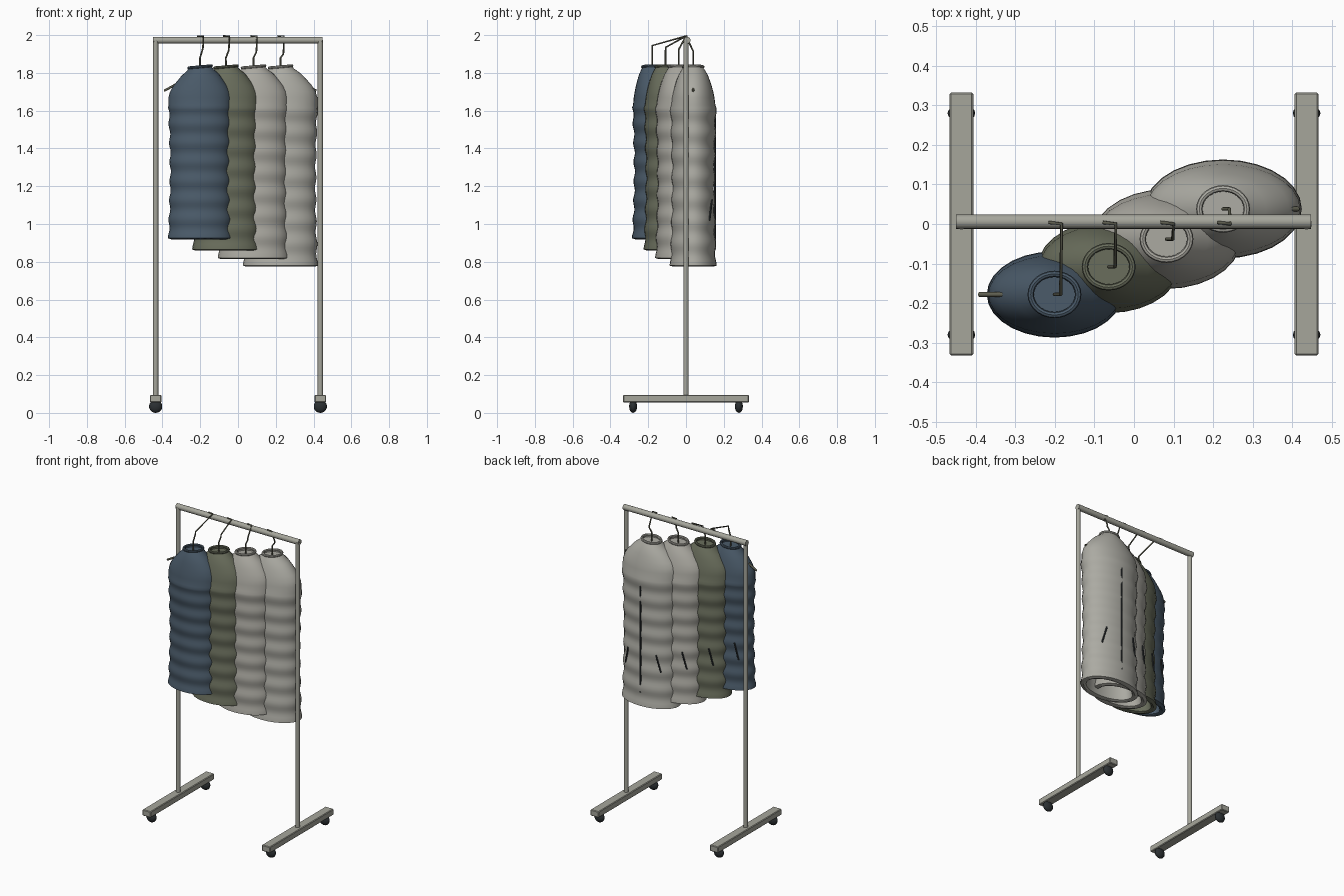
import bpy, bmesh, math
from mathutils import Vector

if "Cube" in bpy.data.objects:
    bpy.data.objects.remove(bpy.data.objects["Cube"], do_unlink=True)


def material(name, rgb):
    m = bpy.data.materials.new(name)
    m.use_nodes = True
    m.diffuse_color = (*rgb, 1)
    bsdf = next(n for n in m.node_tree.nodes if n.type == 'BSDF_PRINCIPLED')
    bsdf.inputs["Base Color"].default_value = (*rgb, 1)
    return m


METAL = material("warm grey metal", (0.38, 0.38, 0.33))
RUBBER = material("dark rubber", (0.025, 0.03, 0.033))
WIRE = material("olive wire", (0.12, 0.12, 0.085))
NAVY = material("slate blue cloth", (0.068, 0.102, 0.14))
GREEN = material("olive cloth", (0.14, 0.152, 0.105))
STONE = material("stone cloth", (0.40, 0.39, 0.35))
PALE = material("pale stone cloth", (0.41, 0.405, 0.365))


def finish(name, bm, mat, smooth=True):
    bmesh.ops.recalc_face_normals(bm, faces=bm.faces)
    mesh = bpy.data.meshes.new(name)
    bm.to_mesh(mesh)
    bm.free()
    mesh.materials.append(mat)
    obj = bpy.data.objects.new(name, mesh)
    bpy.context.collection.objects.link(obj)
    if smooth:
        bpy.ops.object.select_all(action='DESELECT')
        obj.select_set(True)
        bpy.context.view_layer.objects.active = obj
        bpy.ops.object.shade_smooth_by_angle(angle=math.radians(40))
    return obj


def rod(name, a, b, radius, mat, sides=16):
    a, b = Vector(a), Vector(b)
    bm = bmesh.new()
    bmesh.ops.create_cone(bm, cap_ends=True, segments=sides, radius1=radius,
                          radius2=radius, depth=(b - a).length)
    turn = (b - a).to_track_quat('Z', 'Y').to_matrix()
    bmesh.ops.transform(bm, matrix=turn.to_4x4(), verts=bm.verts)
    bmesh.ops.translate(bm, vec=(a + b) / 2, verts=bm.verts)
    return finish(name, bm, mat)


def wire(name, points, radius, mat):
    curve = bpy.data.curves.new(name, 'CURVE')
    curve.dimensions = '3D'
    curve.bevel_depth = radius
    curve.bevel_resolution = 2
    curve.use_fill_caps = True
    spline = curve.splines.new('POLY')
    spline.points.add(len(points) - 1)
    for p, co in zip(spline.points, points):
        p.co = (*co, 1)
    curve.materials.append(mat)
    obj = bpy.data.objects.new(name, curve)
    bpy.context.collection.objects.link(obj)


# Rack: posts, feet, casters and top bar
for side, label in ((-1, "right"), (1, "left")):
    x = side * 0.436
    rod(label + "_post", (x, 0, 0.09), (x, 0, 1.975), 0.014, METAL)
    bm = bmesh.new()
    bmesh.ops.create_cube(bm, size=1)
    bmesh.ops.scale(bm, vec=(0.06, 0.665, 0.04), verts=bm.verts)
    bmesh.ops.translate(bm, vec=(x, 0, 0.075), verts=bm.verts)
    bmesh.ops.bevel(bm, geom=bm.edges[:], offset=0.004, segments=1, affect='EDGES')
    finish(label + "_foot", bm, METAL, smooth=False)
    for end, place in ((-1, "front"), (1, "back")):
        bm = bmesh.new()
        bmesh.ops.create_uvsphere(bm, u_segments=16, v_segments=10, radius=0.034)
        bmesh.ops.scale(bm, vec=(1.03, 0.62, 1), verts=bm.verts)
        bmesh.ops.translate(bm, vec=(x, end * 0.28, 0.034), verts=bm.verts)
        finish(f"{label}_{place}_caster", bm, RUBBER)
rod("top_bar", (-0.45, 0.006, 1.973), (0.447, 0.006, 1.973), 0.018, METAL, 20)

# Shoulder profile: drop below the collar, share of body width, share of body depth
SHOULDER = [(0.0, 0.0, 0.0), (0.015, 0.1, 0.15), (0.04, 0.36, 0.36), (0.07, 0.58, 0.53),
            (0.10, 0.79, 0.67), (0.13, 0.93, 0.79), (0.16, 1.0, 0.88), (0.2, 1.0, 0.95)]
TOP = 1.83
COLLAR_X, COLLAR_Y = 0.06, 0.052
TILT = 0.09
SIDES = 28


def ring(bm, cx, cy, rx, ry, z, tilt=0.0):
    angles = [i * math.tau / SIDES for i in range(SIDES)]
    return [bm.verts.new((cx + rx * math.cos(a), cy + ry * math.sin(a),
                          z + tilt * rx * math.cos(a))) for a in angles]


def garment(name, cx, cy, half_w, half_d, hem, mat):
    bm = bmesh.new()
    length = TOP - hem
    # Recessed neck panel, then the shoulders
    rings = [ring(bm, cx, cy, COLLAR_X, COLLAR_Y, TOP - 0.012, TILT)]
    bm.faces.new(rings[0])
    for drop, fx, fy in SHOULDER:
        rings.append(ring(bm, cx, cy, COLLAR_X + (half_w - COLLAR_X) * fx,
                          COLLAR_Y + (half_d - COLLAR_Y) * fy, TOP - drop, TILT * (1 - fx)))
    # Quilted body with a slight waist
    steps = 54
    for i in range(1, steps + 1):
        t = i / steps
        drop = 0.2 + (length - 0.2) * t
        puff = 0.004 * math.cos(drop / length * math.tau * 9) - 0.009 * math.sin(math.pi * t)
        rings.append(ring(bm, cx, cy, half_w + puff, half_d + puff, TOP - drop))
    # Hem turned under, with an inner lining
    for inset, lift in ((0.015, -0.006), (0.03, 0.0), (0.036, 0.03), (0.036, length * 0.75)):
        rings.append(ring(bm, cx, cy, half_w - inset, half_d - inset, hem + lift))
    bm.faces.new(rings[-1])
    for a, b in zip(rings, rings[1:]):
        for i in range(SIDES):
            j = (i + 1) % SIDES
            bm.faces.new((a[i], a[j], b[j], b[i]))
    finish(name + "_body", bm, mat)

    # Collar roll
    bm = bmesh.new()
    loops = []
    for k in range(8):
        a = k * math.tau / 8
        r = 0.008 * math.cos(a)
        loops.append(ring(bm, cx, cy, COLLAR_X + r, COLLAR_Y + r,
                          TOP + 0.002 + 0.008 * math.sin(a), TILT))
    for k in range(8):
        a, b = loops[k], loops[(k + 1) % 8]
        for i in range(SIDES):
            j = (i + 1) % SIDES
            bm.faces.new((a[i], a[j], b[j], b[i]))
    finish(name + "_collar", bm, mat)

    # Zip down the opening and slanted pocket slits
    rod(name + "_zip", (cx, cy + half_d - 0.006, hem + 0.085),
        (cx, cy + half_d - 0.006, TOP - 0.22), 0.005, RUBBER, 8)
    pocket = hem + length * 0.28
    for s, label in ((-1, "right"), (1, "left")):
        ends = []
        for share, dz in ((0.52, 0.055), (0.66, -0.055)):
            y = half_d * math.sqrt(1 - share ** 2) - 0.004
            ends.append((cx + s * share * half_w, cy + y, pocket + dz))
        rod(f"{name}_{label}_pocket", *ends, 0.005, RUBBER, 8)


def hanger(name, cx, cy, bend):
    wire(name + "_hook", [(cx, cy, 1.80), (cx, cy, 1.88), (cx + 0.015, cy, bend - 0.015),
                          (cx + 0.016, cy, bend), (cx + 0.018, 0, 1.995),
                          (cx - 0.015, 0.004, 1.995)], 0.0045, WIRE)
    wire(name + "_arms", [(cx - 0.19, cy, 1.705), (cx - 0.1, cy, 1.755), (cx, cy, 1.80),
                          (cx + 0.1, cy, 1.755), (cx + 0.19, cy, 1.705)], 0.006, WIRE)


# Four garments, from the front right to the back left
for name, cx, cy, w, d, hem, bend, mat in (
        ("blue_jacket", -0.201, -0.178, 0.167, 0.105, 0.925, 1.945, NAVY),
        ("olive_jacket", -0.064, -0.108, 0.175, 0.113, 0.865, 1.935, GREEN),
        ("stone_jacket", 0.082, -0.038, 0.185, 0.122, 0.82, 1.925, STONE),
        ("pale_jacket", 0.225, 0.038, 0.195, 0.121, 0.78, 1.915, PALE)):
    garment(name, cx, cy, w, d, hem, mat)
    hanger(name + "_hanger", cx, cy, bend)
